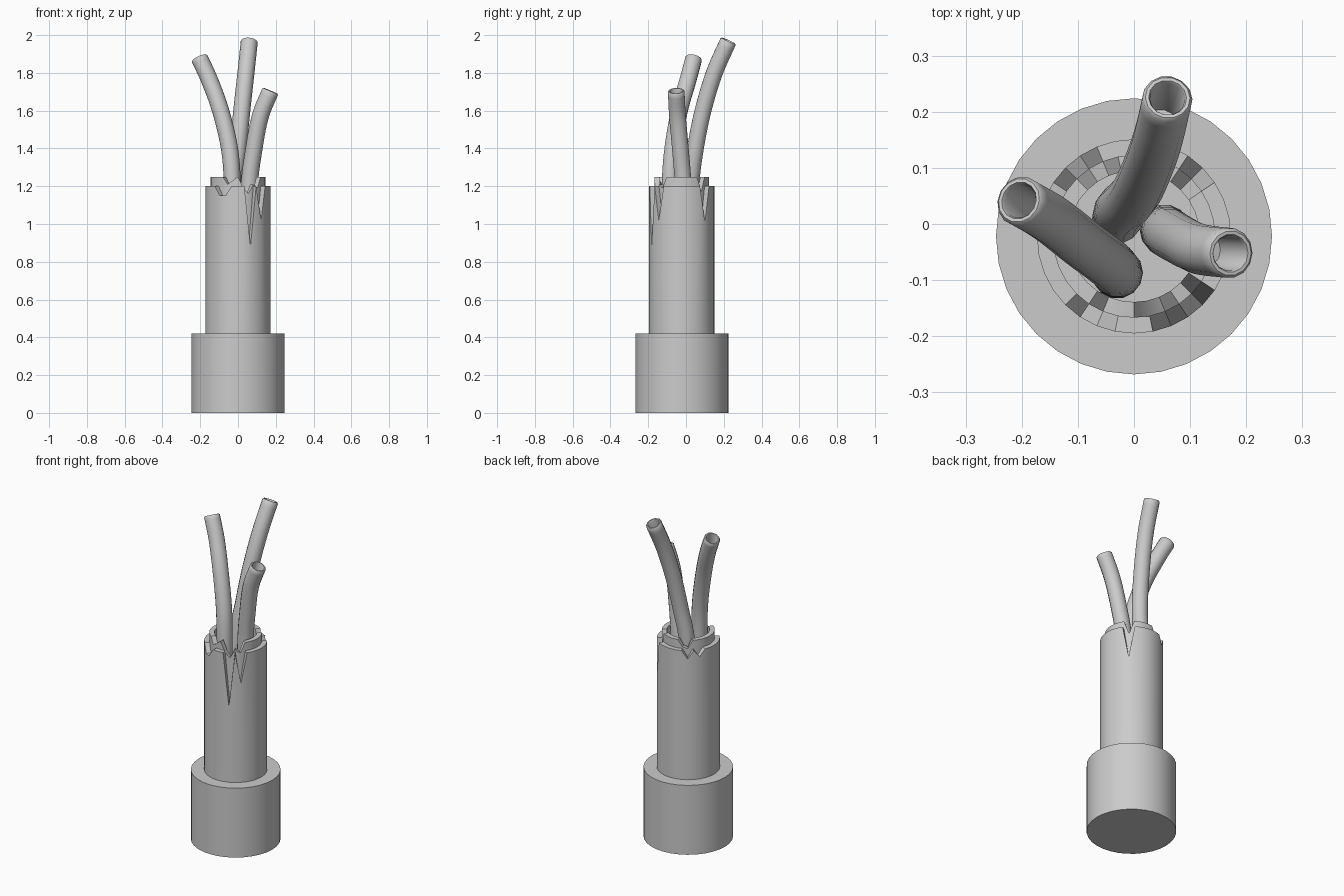
import bpy, bmesh, math
from mathutils import Vector

if "Cube" in bpy.data.objects:
    bpy.data.objects.remove(bpy.data.objects["Cube"])

CY = -0.022   # centre of the round body in y
SEG = 32


def finish(name, bm, angle=35):
    bmesh.ops.recalc_face_normals(bm, faces=bm.faces)
    me = bpy.data.meshes.new(name)
    bm.to_mesh(me)
    bm.free()
    ob = bpy.data.objects.new(name, me)
    bpy.context.collection.objects.link(ob)
    bpy.ops.object.select_all(action='DESELECT')
    ob.select_set(True)
    bpy.context.view_layer.objects.active = ob
    bpy.ops.object.shade_smooth_by_angle(angle=math.radians(angle))
    return ob


def bridge(bm, a, b):
    n = len(a)
    for i in range(n):
        bm.faces.new((a[i], a[(i + 1) % n], b[(i + 1) % n], b[i]))


def torn_tube(name, r_out, r_in, z0, top, tears):
    """Hollow tube whose top edge is pulled down at the torn segments."""
    bm = bmesh.new()

    def ring(r, z_of):
        return [bm.verts.new((r * math.cos(2 * math.pi * k / SEG),
                              CY + r * math.sin(2 * math.pi * k / SEG), z_of(k)))
                for k in range(SEG)]
    height = lambda k: tears.get(k, top)
    rings = [ring(r_out, lambda k: z0), ring(r_out, height),
             ring(r_in, height), ring(r_in, lambda k: z0)]
    for i in range(4):
        bridge(bm, rings[i], rings[(i + 1) % 4])
    return finish(name, bm)


def wire(name, pts, r=0.045, hole=0.031, sides=14, steps=5):
    """Bent tube along a smooth path, with a hollow tip."""
    p = [Vector(q) for q in pts]
    ext = [2 * p[0] - p[1]] + p + [2 * p[-1] - p[-2]]
    path = []
    for i in range(1, len(ext) - 2):
        a, b, c, d = ext[i - 1:i + 3]
        for s in range(steps):
            t = s / steps
            path.append(0.5 * (2 * b + (c - a) * t + (2 * a - 5 * b + 4 * c - d) * t * t
                               + (3 * b - a - 3 * c + d) * t ** 3))
    path.append(p[-1])
    bm = bmesh.new()

    def ring(c, d, rad):
        u = Vector((0, 1, 0)).cross(d).normalized()
        v = d.cross(u)
        return [bm.verts.new(c + rad * (u * math.cos(2 * math.pi * k / sides)
                                        + v * math.sin(2 * math.pi * k / sides)))
                for k in range(sides)]
    rings = []
    for i, c in enumerate(path[:-1]):
        d = (path[i + 1] - path[max(i - 1, 0)]).normalized()
        rings.append(ring(c, d, r))
    end = (path[-1] - path[-2]).normalized()
    for back, rad in ((0.006, r), (0, r - 0.005), (0, hole + 0.003), (0.006, hole), (0.12, hole)):
        rings.append(ring(path[-1] - end * back, end, rad))
    for a, b in zip(rings, rings[1:]):
        bridge(bm, a, b)
    bm.faces.new(rings[0])
    bm.faces.new(rings[-1])
    return finish(name, bm, 50)


# base collar
bm = bmesh.new()
bmesh.ops.create_cone(bm, cap_ends=True, segments=SEG, radius1=0.246, radius2=0.246, depth=0.42)
bmesh.ops.translate(bm, verts=bm.verts, vec=(0, CY, 0.21))
finish("base_collar", bm)

# outer sheath and inner liner with torn top edges
torn_tube("outer_sheath", 0.173, 0.145, 0.41, 1.2,
          {26: 0.88, 28: 1.02, 4: 1.01, 21: 1.15, 22: 1.15, 11: 1.15, 13: 1.16})
torn_tube("inner_liner", 0.145, 0.117, 0.41, 1.25,
          {4: 1.17, 22: 1.21, 23: 1.23, 25: 1.19, 26: 1.16, 27: 1.21, 28: 1.19, 10: 1.21, 11: 1.2})

# three bent wires
wire("tall_wire", [(-0.03, 0.01, 0.9), (-0.025, 0.025, 1.2), (0, 0.05, 1.4),
                   (0.02, 0.09, 1.6), (0.042, 0.15, 1.8), (0.06, 0.225, 1.97)])
wire("left_wire", [(-0.03, -0.088, 0.9), (-0.03, -0.085, 1.2), (-0.045, -0.07, 1.4),
                   (-0.092, -0.035, 1.6), (-0.15, 0.01, 1.76), (-0.205, 0.042, 1.88)])
wire("right_wire", [(0.055, -0.01, 0.9), (0.06, -0.015, 1.2), (0.085, -0.03, 1.4),
                    (0.118, -0.045, 1.57), (0.172, -0.052, 1.705)])
